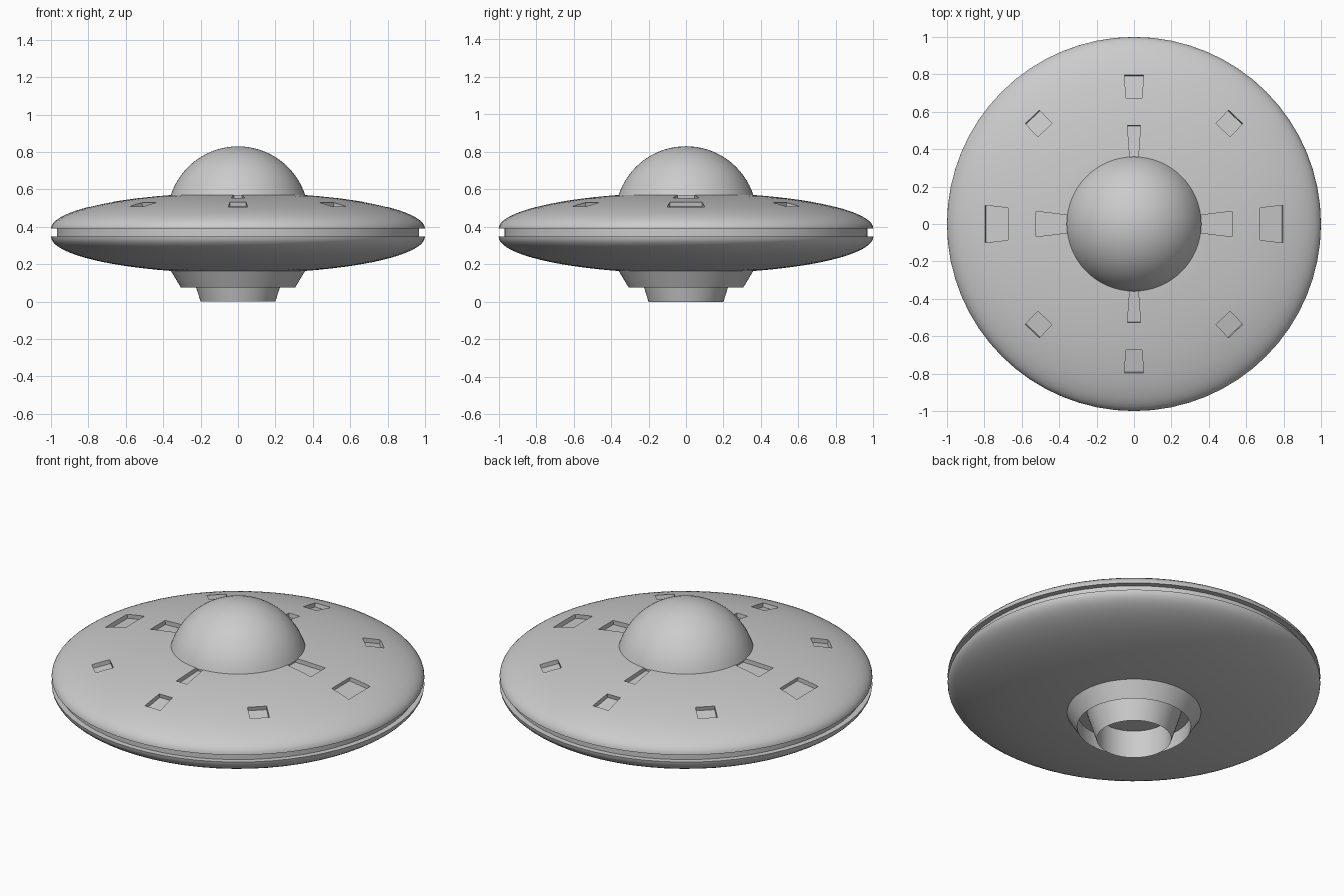
import bpy
import bmesh
from math import sin, cos, pi, sqrt, radians, atan2
from mathutils import Matrix, Vector

if "Cube" in bpy.data.objects:
    bpy.data.objects.remove(bpy.data.objects["Cube"])

SEGMENTS = 64
RIM_TOP, RIM_LOW = 0.39, 0.348      # heights of the two rim edges
RISE, DROP = 0.193, 0.197           # half heights of the upper and lower shells
NECK = 0.36                         # radius where dome and collar meet the hull

grey = bpy.data.materials.new("plain grey")
grey.use_nodes = True
grey.diffuse_color = (0.6, 0.6, 0.6, 1)
grey.node_tree.nodes["Principled BSDF"].inputs["Base Color"].default_value = (0.6, 0.6, 0.6, 1)


def add_object(name, bm):
    bmesh.ops.recalc_face_normals(bm, faces=bm.faces)
    mesh = bpy.data.meshes.new(name)
    bm.to_mesh(mesh)
    bm.free()
    mesh.materials.append(grey)
    obj = bpy.data.objects.new(name, mesh)
    bpy.context.collection.objects.link(obj)
    return obj


def lathe(name, profile, closed=False):
    """Revolve (radius, height) points about the z axis."""
    bm = bmesh.new()
    verts = [bm.verts.new((r, 0, z)) for r, z in profile]
    edges = [bm.edges.new(pair) for pair in zip(verts, verts[1:])]
    if closed:
        edges.append(bm.edges.new((verts[-1], verts[0])))
    bmesh.ops.spin(bm, geom=verts + edges, cent=(0, 0, 0), axis=(0, 0, 1),
                   angle=2 * pi, steps=SEGMENTS)
    bmesh.ops.remove_doubles(bm, verts=bm.verts, dist=0.0001)
    return add_object(name, bm)


def smooth(obj):
    bpy.ops.object.select_all(action='DESELECT')
    obj.select_set(True)
    bpy.context.view_layer.objects.active = obj
    bpy.ops.object.shade_smooth_by_angle(angle=radians(35))


def shell_arc(base, height):
    """Elliptic shell section from the neck out to the rim."""
    inner = sqrt(1 - NECK ** 2)
    start = atan2(inner, NECK)
    angles = [start * (1 - i / 16) for i in range(17)]
    return [(cos(a), base + height * sin(a)) for a in angles]


# Saucer hull with a groove round the rim
upper = shell_arc(RIM_TOP, RISE)
lower = shell_arc(RIM_LOW, -DROP)[::-1]
hull = lathe("saucer_hull",
             [(0, upper[0][1])] + upper
             + [(0.968, RIM_TOP), (0.968, RIM_LOW)]
             + lower + [(0, lower[-1][1])])


# Recesses cut square to the upper shell
def add_cutter(bm, angle, r_in, r_out, half_in, half_out, depth=0.025):
    mid = (r_in + r_out) / 2
    root = sqrt(1 - mid ** 2)
    height = RIM_TOP + RISE * root
    normal = Vector((RISE * mid / root, 0, 1)).normalized()
    along = Vector((normal.z, 0, -normal.x))
    center = Vector((mid, 0, height))
    reach = (r_out - r_in) / 2 / normal.z
    turn = Matrix.Rotation(angle, 3, 'Z')
    rings = []
    for level in (-depth, 0.06):
        ring = []
        for side, half, sign in ((-1, half_in, -1), (1, half_out, -1),
                                 (1, half_out, 1), (-1, half_in, 1)):
            point = center + along * side * reach + normal * level
            point.y = half * sign
            ring.append(bm.verts.new(turn @ point))
        rings.append(ring)
    bottom, top = rings
    bm.faces.new(bottom[::-1])
    bm.faces.new(top)
    for i in range(4):
        j = (i + 1) % 4
        bm.faces.new((bottom[i], bottom[j], top[j], top[i]))


bm = bmesh.new()
for turn in (0, pi):
    # wide side windows and slots, then narrow front and back ones
    add_cutter(bm, turn, 0.675, 0.797, 0.086, 0.1)
    add_cutter(bm, turn, 0.345, 0.525, 0.046, 0.068)
    add_cutter(bm, turn + pi / 2, 0.675, 0.797, 0.043, 0.051)
    add_cutter(bm, turn + pi / 2, 0.345, 0.527, 0.022, 0.035)
    # diagonal windows
    for lean in (-1, 1):
        add_cutter(bm, turn + lean * radians(46.5), 0.692, 0.79, 0.052, 0.052)
cutters = add_object("recess_cutters", bm)
cutters.hide_render = True

cut = hull.modifiers.new("recesses", 'BOOLEAN')
cut.operation = 'DIFFERENCE'
cut.solver = 'EXACT'
cut.object = cutters
bpy.context.view_layer.objects.active = hull
bpy.ops.object.modifier_apply(modifier=cut.name)
bpy.data.objects.remove(cutters)

# Domed cabin, a cap of a sphere
RADIUS, CENTER = 0.378, 0.452
edge = atan2(sqrt(RADIUS ** 2 - NECK ** 2), NECK)
cap = [edge + (pi / 2 - edge) * i / 16 for i in range(16)]
dome = lathe("cabin_dome",
             [(0, upper[0][1])]
             + [(RADIUS * cos(a), CENTER + RADIUS * sin(a)) for a in cap]
             + [(0, CENTER + RADIUS)])

# Hollow collar and nozzle under the hull, both with knife-edge rims
collar = lathe("lower_collar", [(NECK, 0.166), (0.305, 0.075), (0.305, 0.166)], closed=True)
nozzle = lathe("lower_nozzle", [(0.252, 0.166), (0.2, 0), (0.2, 0.166)], closed=True)

for part in (hull, dome, collar, nozzle):
    smooth(part)
